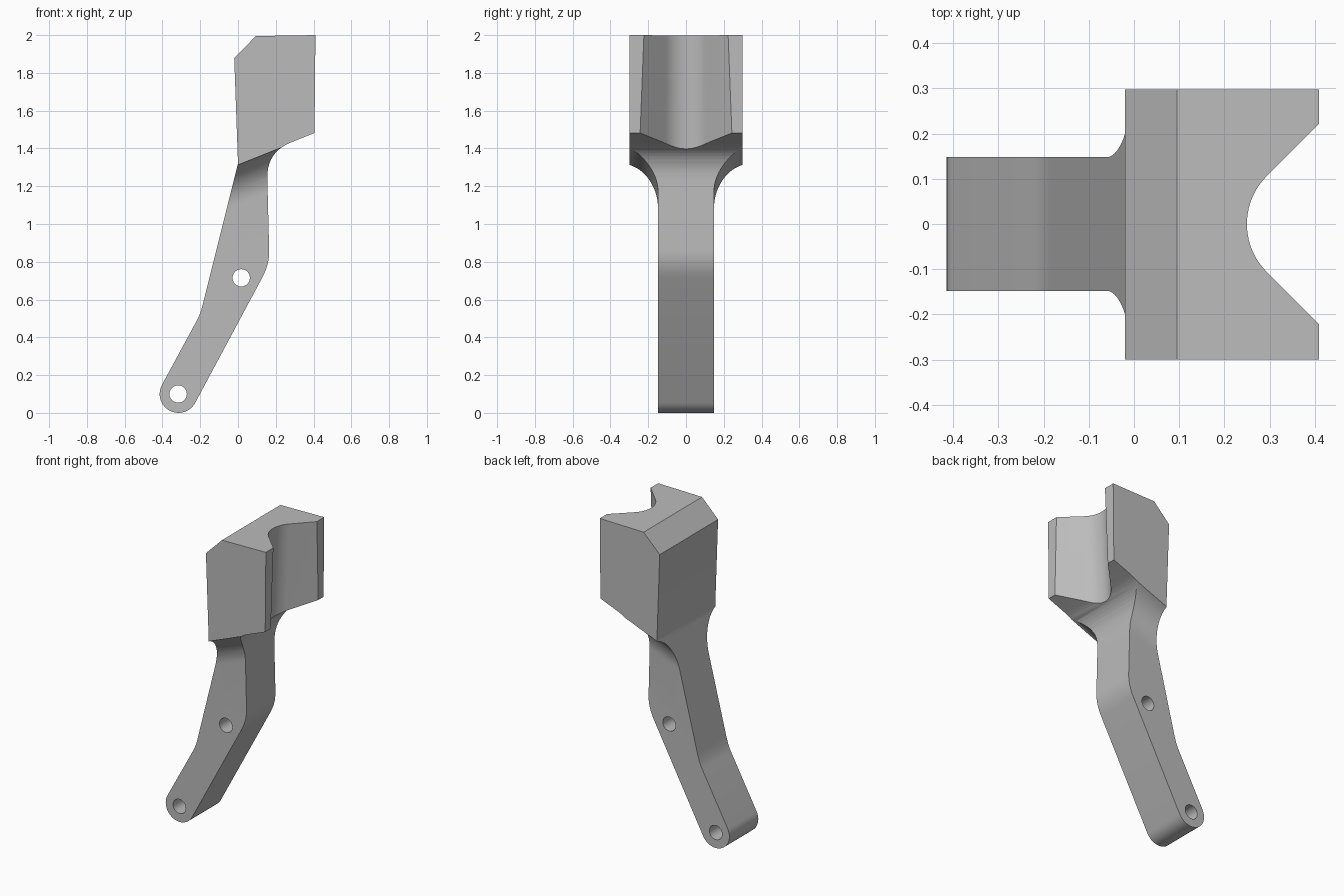
import bpy, bmesh, math
from mathutils import Vector

if "Cube" in bpy.data.objects:
    bpy.data.objects.remove(bpy.data.objects["Cube"])

grey = bpy.data.materials.new("plain grey")
grey.use_nodes = True
GREY = (0.5, 0.5, 0.5, 1)
grey.diffuse_color = GREY
grey.node_tree.nodes["Principled BSDF"].inputs["Base Color"].default_value = GREY


def arc(cx, cy, r, start, end, steps):
    """Points on an arc, angles in degrees."""
    angles = [math.radians(start + (end - start) * i / steps) for i in range(steps + 1)]
    return [(cx + r * math.cos(a), cy + r * math.sin(a)) for a in angles]


def bend(p, corner, q, steps=8):
    """Rounded corner from p to q."""
    p, c, q = Vector(p), Vector(corner), Vector(q)
    ts = [i / steps for i in range(steps + 1)]
    return [tuple(p * (1 - t) ** 2 + c * 2 * t * (1 - t) + q * t * t) for t in ts]


def prism(name, outline, low, high, place):
    """Solid between two copies of an outline; place maps (a, b, depth) to xyz."""
    bm = bmesh.new()
    rings = [[bm.verts.new(place(a, b, d)) for a, b in outline] for d in (low, high)]
    n = len(outline)
    for ring in rings:
        bm.faces.new(ring)
    for i in range(n):
        j = (i + 1) % n
        bm.faces.new((rings[0][i], rings[0][j], rings[1][j], rings[1][i]))
    bmesh.ops.recalc_face_normals(bm, faces=bm.faces)
    mesh = bpy.data.meshes.new(name)
    bm.to_mesh(mesh)
    bm.free()
    mesh.materials.append(grey)
    ob = bpy.data.objects.new(name, mesh)
    bpy.context.collection.objects.link(ob)
    return ob


def combine(target, tool, operation):
    mod = target.modifiers.new(tool.name, "BOOLEAN")
    mod.operation, mod.solver, mod.object = operation, "EXACT", tool
    bpy.context.view_layer.objects.active = target
    bpy.ops.object.modifier_apply(modifier=mod.name)
    bpy.data.objects.remove(tool)


def mirrored(half):
    return half + [(-a, b) for a, b in reversed(half)]


def from_side(a, b, d):
    return (a, d, b)


# Side outline of arm and head together
outline = arc(-0.315, 0.1, 0.1, 152, 332, 20)
outline += bend((0.125, 0.71), (0.167, 0.785), (0.165, 0.86))
outline += bend((0.155, 1.247), (0.155, 1.382), (0.28, 1.432), 10)
outline += [(0.405, 1.482), (0.41, 2), (0.095, 1.995), (-0.02, 1.88), (0, 1.32)]
outline += bend((-0.185, 0.58), (-0.198, 0.525), (-0.22, 0.485))
body = prism("arm_and_head", outline, -0.3, 0.298, from_side)

# Narrow the arm and flare it into the sloping underside of the head
SLOPE = 0.4
flare = [(0.148, -1)]
flare += [(y, 1.32 + z * 1.077) for y, z in arc(0.348, -0.2, 0.2, 180, 90, 16)]
flare += [(0.4, 1.32), (0.4, 3)]
sleeve = prism("flare", mirrored(flare), -1, 1, lambda a, b, d: (d, a, b + SLOPE * d))
combine(body, sleeve, "INTERSECT")

# Rounded V groove in the head, leaning slightly
half_v = [(0.515, 0.7)] + [(y, x) for y, x in arc(0, 0.4, 0.15, -45, -90, 10)][:-1]
groove_outline = half_v + [(0, 0.25)] + [(-a, b) for a, b in reversed(half_v)]
groove = prism("groove", groove_outline, 1.0, 2.2,
               lambda a, b, d: (b - 0.048 * (2 - d), a, d))
combine(body, groove, "DIFFERENCE")

# Pivot holes
for x, z in ((-0.317, 0.1), (0.017, 0.715)):
    hole = prism("pivot_hole", arc(x, z, 0.046, 0, 345, 23), -0.5, 0.5, from_side)
    combine(body, hole, "DIFFERENCE")

bpy.ops.object.select_all(action="DESELECT")
body.select_set(True)
bpy.context.view_layer.objects.active = body
bpy.ops.object.shade_smooth_by_angle(angle=math.radians(25))
